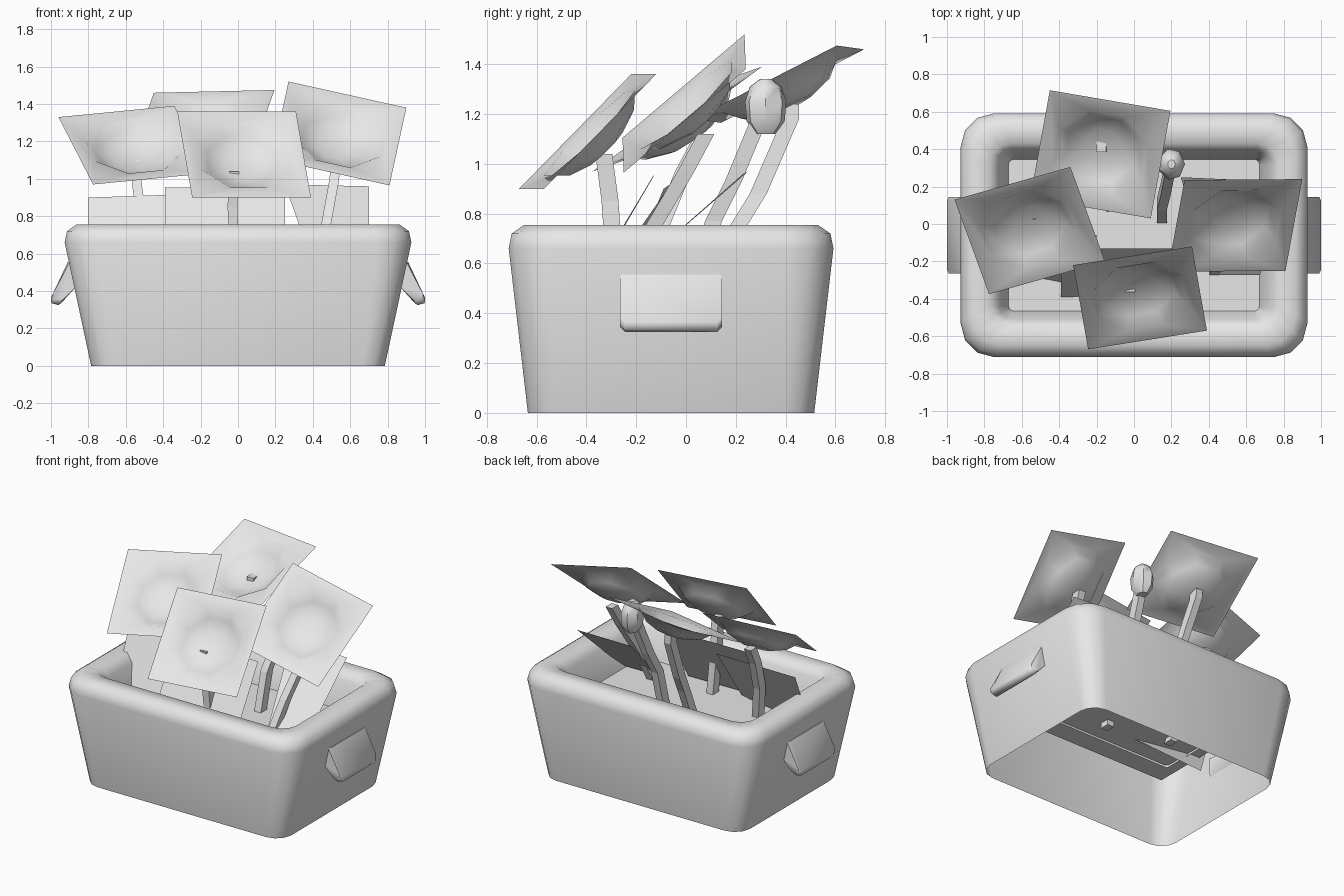
import bpy, bmesh, math
from mathutils import Vector, Matrix

old = bpy.data.objects.get("Cube")
if old:
    bpy.data.objects.remove(old, do_unlink=True)

grey = bpy.data.materials.new("plain_grey")
grey.use_nodes = True
grey.diffuse_color = (0.8, 0.8, 0.8, 1)
grey.node_tree.nodes["Principled BSDF"].inputs["Base Color"].default_value = (0.8, 0.8, 0.8, 1)

MID_Y = -0.06


def finish(name, bm, angle=None):
    """Turn a bmesh into a named grey object, smooth below the given angle."""
    mesh = bpy.data.meshes.new(name)
    bm.to_mesh(mesh)
    bm.free()
    mesh.materials.append(grey)
    ob = bpy.data.objects.new(name, mesh)
    bpy.context.collection.objects.link(ob)
    if angle:
        bpy.ops.object.select_all(action='DESELECT')
        ob.select_set(True)
        bpy.context.view_layer.objects.active = ob
        bpy.ops.object.shade_smooth_by_angle(angle=math.radians(angle))
    return ob


def rounded_ring(bm, hx, hy, z, r):
    """Rectangle of vertices with each corner rounded in three steps."""
    ring = []
    for k, (sx, sy) in enumerate([(1, 1), (-1, 1), (-1, -1), (1, -1)]):
        for i in range(4):
            a = math.pi / 2 * (k + i / 3)
            ring.append(bm.verts.new((sx * (hx - r) + r * math.cos(a),
                                      MID_Y + sy * (hy - r) + r * math.sin(a), z)))
    return ring


def bridge(bm, a, b):
    n = len(a)
    for i in range(n):
        bm.faces.new((a[i], a[(i + 1) % n], b[(i + 1) % n], b[i]))


def card(name, corners):
    bm = bmesh.new()
    bm.faces.new([bm.verts.new(c) for c in corners])
    return finish(name, bm)


# Open-bottomed planter with a thick rolled rim
bm = bmesh.new()
profile = [(0.785, 0.575, 0, 0.12), (0.927, 0.652, 0.66, 0.18),
           (0.914, 0.64, 0.72, 0.18), (0.865, 0.59, 0.755, 0.16),
           (0.77, 0.49, 0.75, 0.11), (0.72, 0.45, 0.7, 0.07),
           (0.665, 0.4, 0.49, 0.02)]
rings = [rounded_ring(bm, *p) for p in profile]
for lower, upper in zip(rings, rings[1:]):
    bridge(bm, lower, upper)
finish("planter", bm, 60)

# Soil sheet
card("soil", [(sx * 0.76, MID_Y + sy * 0.57, 0.51)
              for sx, sy in [(-1, -1), (1, -1), (1, 1), (-1, 1)]])

# Sloping grips on both ends
for side, name in [(1, "left_handle"), (-1, "right_handle")]:
    bm = bmesh.new()
    section = [(0.87, 0.55), (0.91, 0.555), (1.0, 0.365), (0.998, 0.335),
               (0.96, 0.325), (0.945, 0.335), (0.87, 0.43)]
    loops = []
    for dy, pull in [(-0.205, 0.02), (-0.185, 0), (0.185, 0), (0.205, 0.02)]:
        loops.append([bm.verts.new((side * (x - pull / 2), MID_Y + dy,
                                    z + (pull if z < 0.4 else 0)))
                      for x, z in section])
    for a, b in zip(loops, loops[1:]):
        bridge(bm, a, b)
    for end in (loops[0], loops[-1]):
        bm.faces.new(end)
    bmesh.ops.recalc_face_normals(bm, faces=bm.faces)
    finish(name, bm, 60)


def flower(name, top_left, top_right, bottom_right):
    """Square petal sheet whose middle is pressed back into a shallow dish."""
    tl, tr, br = map(Vector, (top_left, top_right, bottom_right))
    u = (tr - tl).normalized()
    n = u.cross(tr - br).normalized()
    frame = Matrix((u, n.cross(u), n)).transposed()
    centre = (tl + br) / 2
    bm = bmesh.new()
    rows = []
    for radius, depth in [(0.26, 0.01), (0.2, 0.065), (0.1, 0.1)]:
        row = []
        for i in range(8):
            a = math.tau * (i + 0.5) / 8
            p = Vector((radius * math.cos(a), radius * math.sin(a), -depth))
            row.append(bm.verts.new(centre + frame @ p))
        rows.append(row)
    for a, b in zip(rows, rows[1:]):
        bridge(bm, a, b)
    bm.faces.new(rows[-1])
    # Each corner reaches two dish vertices, each side joins two corners
    corners = [bm.verts.new(c) for c in (tr, tl, tl + br - tr, br)]
    rim = rows[0]
    for k in range(4):
        nxt = (k + 1) % 4
        bm.faces.new((corners[k], rim[2 * k + 1], rim[2 * k]))
        bm.faces.new((corners[k], corners[nxt], rim[2 * nxt], rim[2 * k + 1]))
    bmesh.ops.recalc_face_normals(bm, faces=bm.faces)
    finish(name, bm, 60)


flower("front_flower", (-0.325, -0.22, 1.36), (0.31, -0.12, 1.36), (0.39, -0.57, 0.9))
flower("right_flower", (-0.96, 0.13, 1.33), (-0.34, 0.305, 1.39), (-0.155, -0.2, 1.03))
flower("left_flower", (0.27, 0.235, 1.52), (0.9, 0.24, 1.38), (0.81, -0.25, 0.965))
flower("back_flower", (-0.45, 0.715, 1.46), (0.195, 0.605, 1.475), (0.09, 0.03, 1.18))


def stem(name, *points):
    """Square stalk swept along a bent path."""
    bm = bmesh.new()
    loops = []
    for x, y, z in points:
        loops.append([bm.verts.new((x + a * 0.026, y + b * 0.034, z))
                      for a, b in [(-1, -1), (1, -1), (1, 1), (-1, 1)]])
    for a, b in zip(loops, loops[1:]):
        bridge(bm, a, b)
    bm.faces.new(list(reversed(loops[0])))
    bm.faces.new(loops[-1])
    finish(name, bm)


stem("front_stem", (-0.01, -0.28, 0.47), (-0.03, -0.305, 0.85), (-0.02, -0.33, 1.04))
stem("right_stem", (-0.45, -0.17, 0.47), (-0.51, -0.1, 0.75), (-0.54, -0.01, 0.97), (-0.55, 0.06, 1.1))
stem("left_stem", (0.43, -0.24, 0.51), (0.47, -0.13, 0.75), (0.51, 0, 0.97), (0.53, 0.08, 1.12))
stem("back_stem", (-0.12, 0.1, 0.51), (-0.13, 0.21, 0.75), (-0.15, 0.29, 0.88), (-0.17, 0.42, 1.18), (-0.175, 0.42, 1.24))
stem("bud_stem", (0.15, 0.04, 0.51), (0.15, 0.11, 0.77), (0.17, 0.19, 0.93), (0.19, 0.29, 1.17))

# Closed bud with a blunt tip
bm = bmesh.new()
rows = []
for radius, h in [(0.04, -0.11), (0.078, -0.06), (0.085, 0.02), (0.065, 0.08), (0.025, 0.11)]:
    rows.append([bm.verts.new((0.2 + radius * 0.85 * math.cos(math.tau * i / 7),
                               0.32 + radius * math.sin(math.tau * i / 7), 1.23 + h))
                 for i in range(7)])
for a, b in zip(rows, rows[1:]):
    bridge(bm, a, b)
bm.faces.new(list(reversed(rows[0])))
bm.faces.new(rows[-1])
finish("bud", bm, 40)

# Leaf cards leaning backwards out of the soil
card("right_leaf", [(-0.8, -0.28, 0.44), (-0.2, -0.34, 0.52), (-0.2, -0.06, 0.92), (-0.8, -0.09, 0.9)])
card("front_leaf", [(-0.39, -0.39, 0.52), (0.25, -0.38, 0.52), (0.25, -0.13, 0.95), (-0.39, -0.13, 0.955)])
card("left_leaf", [(0.41, -0.27, 0.52), (0.7, -0.27, 0.52), (0.7, 0.23, 0.96), (0.25, 0.25, 0.97)])
